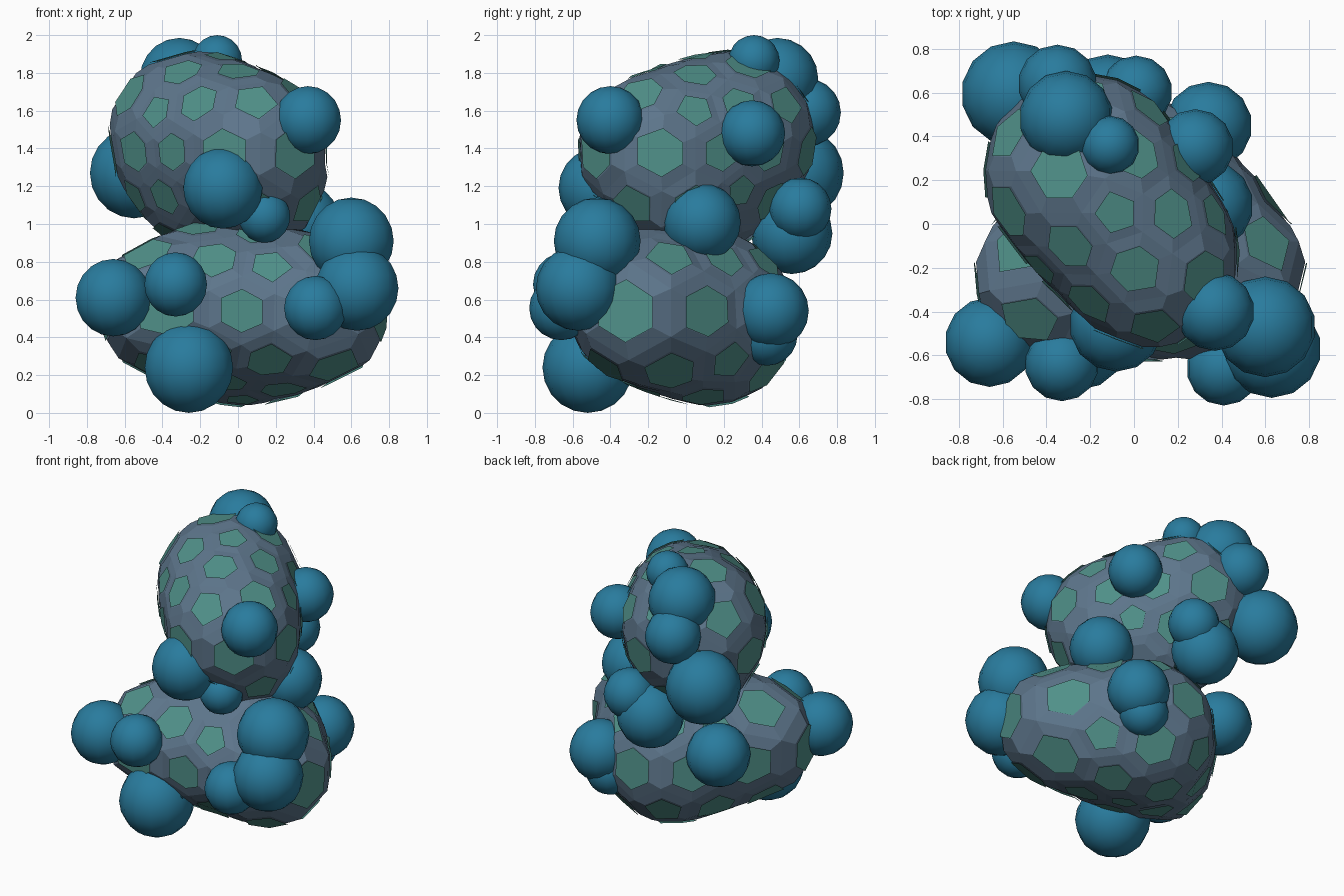
import bpy, bmesh, math
from mathutils import Vector
from mathutils.bvhtree import BVHTree

if "Cube" in bpy.data.objects:
    bpy.data.objects.remove(bpy.data.objects["Cube"])


def material(name, color):
    m = bpy.data.materials.new(name)
    m.diffuse_color = (*color, 1)
    m.use_nodes = True
    m.node_tree.nodes["Principled BSDF"].inputs["Base Color"].default_value = m.diffuse_color
    return m


SLATE = material("slate", (0.11, 0.18, 0.26))
GREEN = material("green", (0.08, 0.28, 0.25))
BLUE = material("blue", (0.022, 0.20, 0.34))


def finish(bm, name, mat):
    me = bpy.data.meshes.new(name)
    bm.to_mesh(me)
    bm.free()
    me.materials.append(mat)
    ob = bpy.data.objects.new(name, me)
    bpy.context.collection.objects.link(ob)
    return ob


def hull_point(n, balls, k=20):
    """Point with normal n on a softened hull wrapped around a few balls."""
    pts = [Vector(b[:3]) + n * b[3] for b in balls]
    sup = [p.dot(n) for p in pts]
    w = [math.exp(k * (s - max(sup))) for s in sup]
    return sum((p * a for p, a in zip(pts, w)), Vector()) / sum(w)


def hull_tree(balls):
    """Fine hull used only for ray casting."""
    bm = bmesh.new()
    bmesh.ops.create_icosphere(bm, subdivisions=5, radius=1)
    for v in bm.verts:
        v.co = hull_point(v.co.normalized(), balls)
    tree = BVHTree.FromBMesh(bm)
    bm.free()
    return tree


def hex_cells(tree, centre):
    """Football-like cells: the dual of an icosphere, cast onto the hull."""
    def cast(d):
        return tree.ray_cast(centre + d * 3, -d)[0]
    ico = bmesh.new()
    bmesh.ops.create_icosphere(ico, subdivisions=2, radius=1)
    cells = []
    for v in ico.verts:
        n = v.co.normalized()
        a = n.orthogonal().normalized()
        b = n.cross(a)
        dirs = [f.calc_center_median().normalized() for f in v.link_faces]
        dirs.sort(key=lambda d: math.atan2(d.dot(b), d.dot(a)))
        cells.append(([cast(d) for d in dirs], cast(n)))
    ico.free()
    return cells


def inside(tree, centre, p):
    d = (p - centre).normalized()
    hit = tree.ray_cast(centre + d * 3, -d)[0]
    return hit is not None and (hit - centre).length > (p - centre).length


def boulder(name, own, other):
    body, plates = bmesh.new(), bmesh.new()
    for ring, tip in hex_cells(*own):
        # cells buried in the other boulder are left out
        if all(inside(*other, p) for p in ring):
            continue
        mid = sum(ring, Vector()) / len(ring)
        n = sum(((ring[i - 1] - mid).cross(ring[i] - mid)
                 for i in range(len(ring))), Vector()).normalized()
        rise = (tip - mid) * 0.5
        rim = [mid.lerp(p, 0.64) + rise for p in ring]
        # faceted slate frame around a flat field
        outer = [body.verts.new(p) for p in ring]
        inner = [body.verts.new(p) for p in rim]
        for i in range(len(ring)):
            j = (i + 1) % len(ring)
            body.faces.new((outer[i], outer[j], inner[j]))
            body.faces.new((outer[i], inner[j], inner[i]))
        body.faces.new(inner)
        # green plate floating just above the field
        if not inside(*other, mid):
            plates.faces.new([plates.verts.new(p + n * 0.01) for p in rim])
    bmesh.ops.remove_doubles(body, verts=body.verts, dist=0.0005)
    finish(body, name, SLATE)
    finish(plates, name + "_plates", GREEN)


# two stacked boulders, each described by balls (x, y, z, radius)
LOWER = [(-0.39, -0.26, 0.56, 0.37), (0.42, -0.23, 0.54, 0.39),
         (0.02, 0.11, 0.50, 0.475), (-0.02, -0.04, 0.78, 0.30)]
UPPER = [(-0.22, 0.22, 1.45, 0.475), (0.07, -0.15, 1.38, 0.43),
         (0.12, -0.06, 1.16, 0.32), (-0.16, 0.14, 1.18, 0.36)]
lower = (hull_tree(LOWER), Vector((0.02, -0.08, 0.54)))
upper = (hull_tree(UPPER), Vector((-0.08, 0.05, 1.38)))
boulder("lower_boulder", lower, upper)
boulder("upper_boulder", upper, lower)

# blue bulbs stuck on the surface (x, y, z, radius)
BULBS = [
    (-0.08, -0.46, 1.19, 0.215), (0.14, -0.38, 1.04, 0.14), (0.37, -0.40, 1.55, 0.18),
    (0.60, -0.47, 0.91, 0.23), (0.63, -0.57, 0.66, 0.225), (0.41, -0.66, 0.555, 0.17),
    (-0.66, -0.54, 0.61, 0.205), (-0.33, -0.64, 0.68, 0.17), (-0.26, -0.52, 0.24, 0.24),
    (-0.31, 0.485, 1.77, 0.215), (-0.11, 0.36, 1.865, 0.135), (-0.35, 0.64, 1.59, 0.18),
    (-0.55, 0.595, 1.27, 0.24), (0.28, 0.35, 1.48, 0.175), (0.34, 0.45, 0.54, 0.20),
    (0.34, 0.085, 1.01, 0.205), (0.01, 0.605, 1.08, 0.165), (-0.12, 0.56, 0.95, 0.215),
    (-0.46, 0.30, 0.66, 0.205), (0.28, 0.43, 0.41, 0.16),
]
for i, (x, y, z, r) in enumerate(BULBS):
    bm = bmesh.new()
    bmesh.ops.create_uvsphere(bm, u_segments=14, v_segments=10, radius=r)
    for f in bm.faces:
        f.smooth = True
    ob = finish(bm, f"bulb_{i + 1}", BLUE)
    ob.location = (x, y, z)
